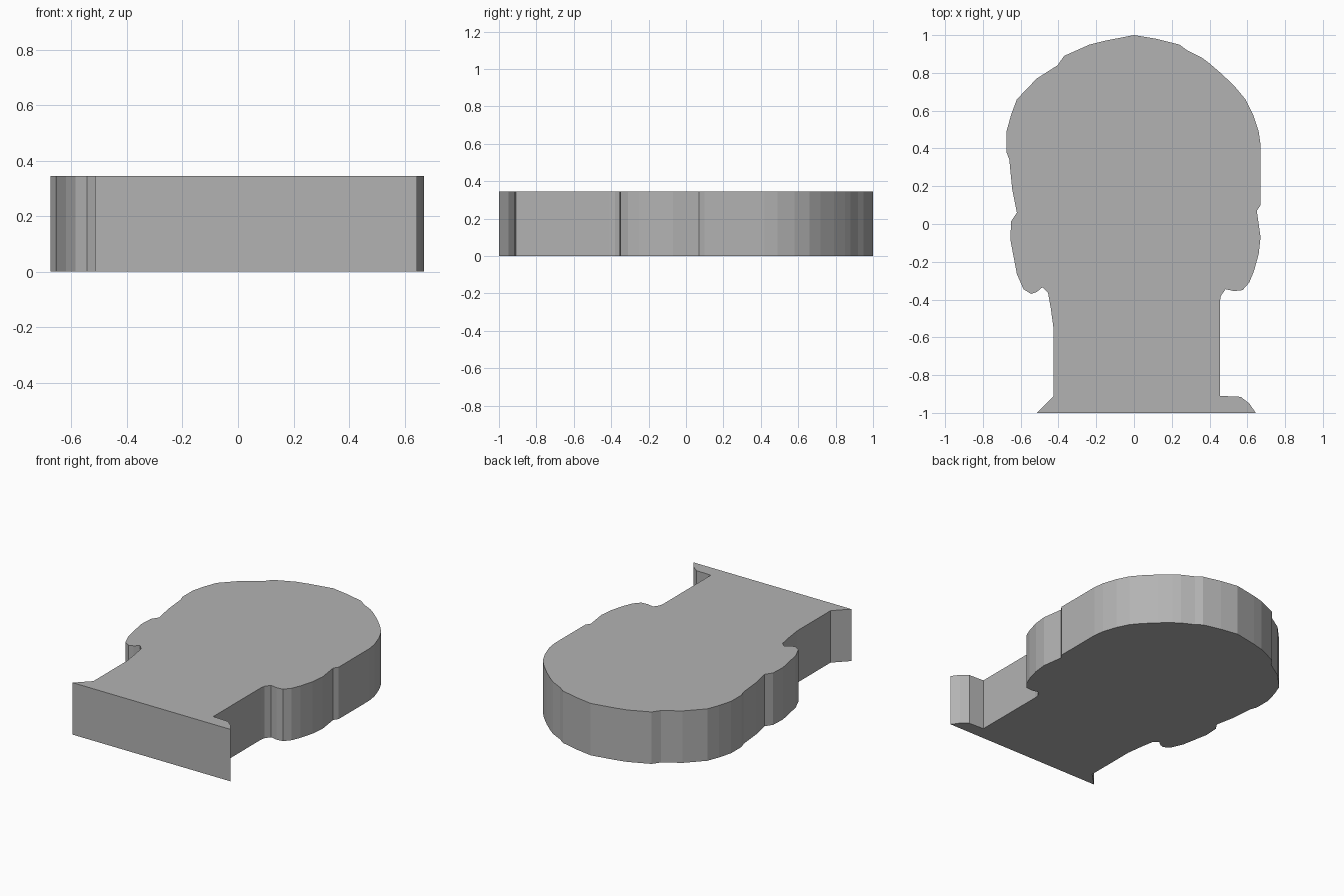
import bpy, bmesh

if "Cube" in bpy.data.objects:
    bpy.data.objects.remove(bpy.data.objects["Cube"])

HEIGHT = 0.345

# Head outline, clockwise from the crown: right side, then left side upwards
RIGHT = [(0, 1), (.12, .98), (.24, .95), (.28, .92), (.36, .88), (.40, .85),
         (.47, .79), (.54, .72), (.59, .66), (.63, .58), (.66, .49), (.67, .42),
         (.67, .10), (.65, .07), (.66, 0), (.67, -.07), (.66, -.16), (.635, -.25),
         (.61, -.31), (.575, -.35), (.53, -.355), (.485, -.345), (.46, -.38),
         (.455, -.41), (.455, -.91), (.565, -.915), (.61, -.95), (.645, -1)]
LEFT = [(-.515, -1), (-.425, -.91), (-.425, -.56), (-.44, -.45), (-.455, -.365),
        (-.485, -.335), (-.515, -.36), (-.545, -.37), (-.585, -.345),
        (-.62, -.265), (-.64, -.16), (-.655, -.08), (-.65, .015), (-.62, .06),
        (-.645, .185), (-.66, .34), (-.675, .38), (-.675, .49), (-.65, .58),
        (-.62, .66), (-.515, .77), (-.405, .84), (-.37, .89), (-.235, .95),
        (-.155, .97)]

grey = bpy.data.materials.new("plain grey")
grey.diffuse_color = (0.45, 0.45, 0.45, 1)
grey.use_nodes = True
grey.node_tree.nodes["Principled BSDF"].inputs["Base Color"].default_value = grey.diffuse_color

# Flat slab: the outline as one face, extruded up
bm = bmesh.new()
base = bm.faces.new([bm.verts.new((x, y, 0)) for x, y in RIGHT + LEFT])
top = bmesh.ops.extrude_face_region(bm, geom=[base], use_keep_orig=True)["geom"]
bmesh.ops.translate(bm, vec=(0, 0, HEIGHT),
                    verts=[v for v in top if isinstance(v, bmesh.types.BMVert)])
bmesh.ops.recalc_face_normals(bm, faces=bm.faces)

mesh = bpy.data.meshes.new("head_silhouette_slab")
bm.to_mesh(mesh)
bm.free()
mesh.materials.append(grey)
slab = bpy.data.objects.new("head_silhouette_slab", mesh)
bpy.context.collection.objects.link(slab)
